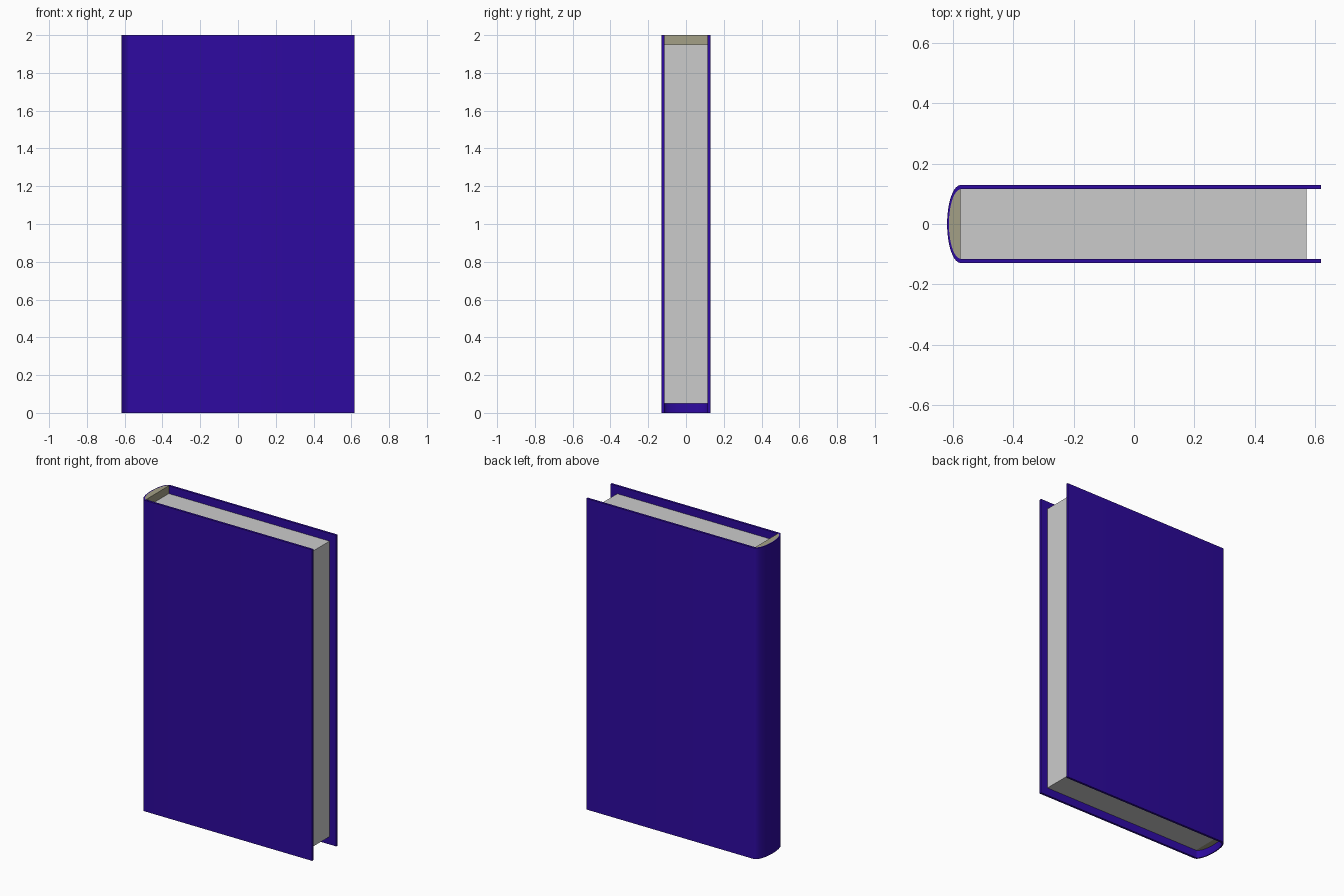
import bpy, bmesh, math

if "Cube" in bpy.data.objects:
    bpy.data.objects.remove(bpy.data.objects["Cube"])

def material(name, color):
    m = bpy.data.materials.new(name)
    m.diffuse_color = color
    m.use_nodes = True
    m.node_tree.nodes["Principled BSDF"].inputs["Base Color"].default_value = m.diffuse_color
    return m

def prism(name, outline, z0, z1, mat=None):
    """Extrude a closed xy outline from z0 to z1."""
    bm = bmesh.new()
    face = bm.faces.new([bm.verts.new((x, y, z0)) for x, y in outline])
    ext = bmesh.ops.extrude_face_region(bm, geom=[face])
    bmesh.ops.translate(bm, vec=(0, 0, z1 - z0),
                        verts=[v for v in ext["geom"] if isinstance(v, bmesh.types.BMVert)])
    bmesh.ops.recalc_face_normals(bm, faces=bm.faces)
    me = bpy.data.meshes.new(name)
    bm.to_mesh(me)
    bm.free()
    ob = bpy.data.objects.new(name, me)
    bpy.context.collection.objects.link(ob)
    if mat:
        me.materials.append(mat)
    bpy.ops.object.select_all(action='DESELECT')
    ob.select_set(True)
    bpy.context.view_layer.objects.active = ob
    bpy.ops.object.shade_smooth_by_angle(angle=math.radians(35))
    return ob

def arc(rx, ry, n=24):
    """Half ellipse bulging towards -x, from +y to -y."""
    return [(HINGE - rx * math.sin(math.pi * i / n), ry * math.cos(math.pi * i / n))
            for i in range(n + 1)]

HINGE, EDGE = -0.573, 0.618
OUT, INN = 0.129, 0.115

blue = material("cover_blue", (0.027, 0.003, 0.35, 1))
tan = material("binding_tan", (0.37, 0.35, 0.24, 1))

# Cover: two boards joined by a rounded spine
outer = [(EDGE, OUT)] + arc(0.045, OUT) + [(EDGE, -OUT)]
inner = [(EDGE, INN)] + arc(0.039, INN) + [(EDGE, -INN)]
prism("cover", outer + inner[::-1], 0, 2, blue)

# Page block set in from the cover edges
prism("pages", [(HINGE, -INN), (0.57, -INN), (0.57, INN), (HINGE, INN)], 0.05, 1.95)

# Binding filling the hollow of the spine up to its top
prism("binding", arc(0.039, INN), 0.05, 2, tan)
